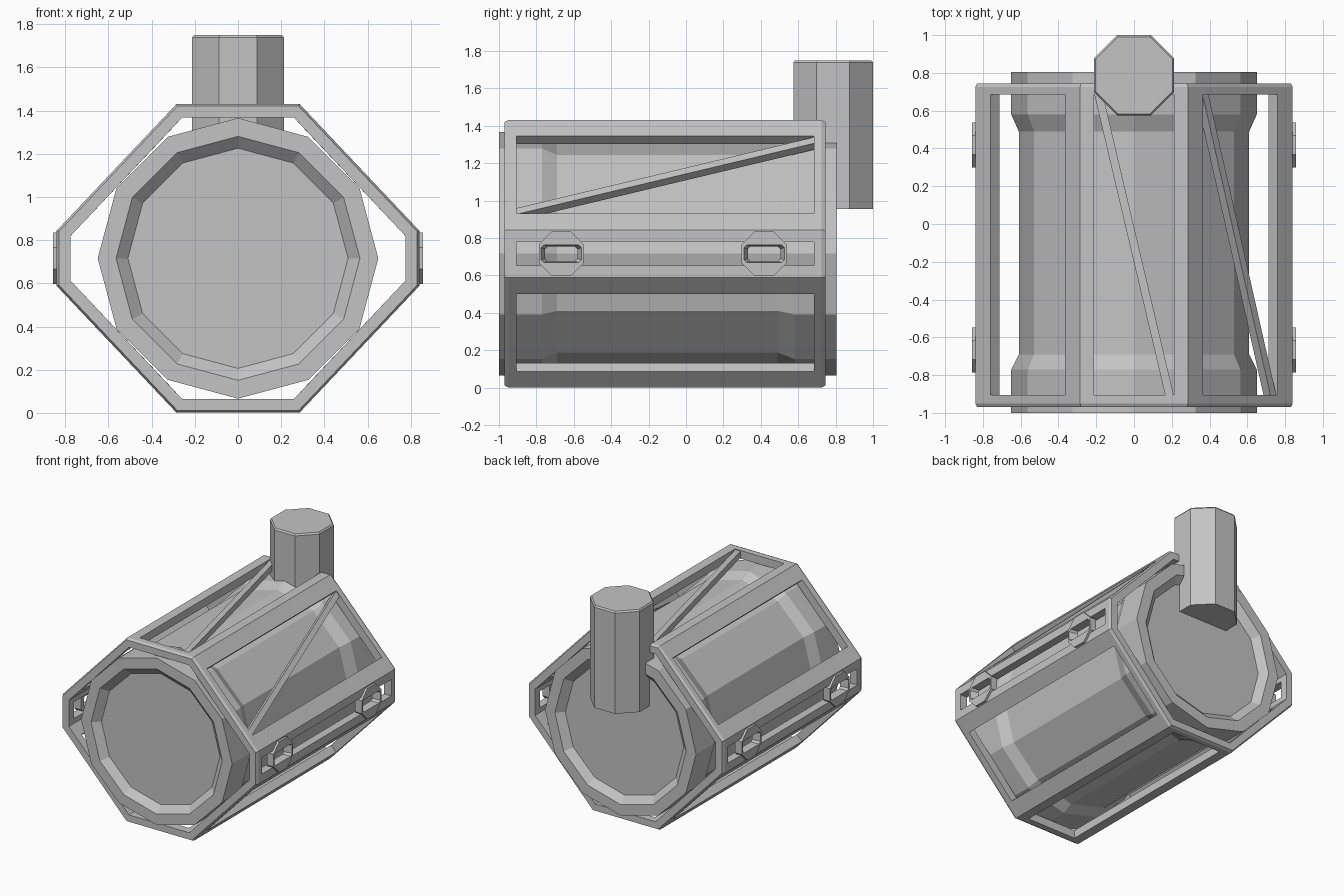
import bpy, bmesh
from math import cos, sin, pi
from mathutils import Vector

if "Cube" in bpy.data.objects:
    bpy.data.objects.remove(bpy.data.objects["Cube"])

CZ = 0.716                      # height of the drum axis
Y0, Y1 = -0.97, 0.745           # ends of the frame
OPEN0, OPEN1 = -0.905, 0.685    # ends of the frame openings
WALL = 0.063                    # frame wall thickness

grey = bpy.data.materials.new("metal grey")
grey.use_nodes = True
grey.diffuse_color = (0.55, 0.55, 0.55, 1)
grey.node_tree.nodes["Principled BSDF"].inputs["Base Color"].default_value = (0.55, 0.55, 0.55, 1)


def finish(name, bm):
    bmesh.ops.remove_doubles(bm, verts=bm.verts[:], dist=0.0001)
    bmesh.ops.recalc_face_normals(bm, faces=bm.faces[:])
    mesh = bpy.data.meshes.new(name)
    bm.to_mesh(mesh)
    bm.free()
    mesh.materials.append(grey)
    obj = bpy.data.objects.new(name, mesh)
    bpy.context.collection.objects.link(obj)
    return obj


def face(bm, points):
    bm.faces.new([bm.verts.new(p) for p in points])


def strip(bm, a, b):
    """Band of quads between two closed rings of points."""
    n = len(a)
    for i in range(n):
        j = (i + 1) % n
        face(bm, (a[i], a[j], b[j], b[i]))


def loft(name, rings, closed=False):
    bm = bmesh.new()
    for a, b in zip(rings, rings[1:]):
        strip(bm, a, b)
    if closed:
        strip(bm, rings[-1], rings[0])
    else:
        face(bm, rings[0])
        face(bm, rings[-1])
    return finish(name, bm)


def ngon(n, radius, turn=0.0):
    return [(radius * cos(2 * pi * (i + turn) / n), radius * sin(2 * pi * (i + turn) / n))
            for i in range(n)]


def on_axis(points, y):
    return [Vector((u, y, CZ + v)) for u, v in points]


# Twelve-sided drum with a narrower waist and dished ends
drum_profile = [(0.51, -0.95), (0.565, -1), (0.65, -1), (0.65, -0.77), (0.61, -0.69),
                (0.61, 0.49), (0.65, 0.58), (0.65, 0.805), (0.565, 0.805), (0.51, 0.755)]
loft("drum", [on_axis(ngon(12, r), y) for r, y in drum_profile])

# Upright eight-sided chimney at the back
FLAT = 1 / cos(pi / 8)
chimney_profile = [(0.213, 0.955), (0.213, 1.738), (0.204, 1.75)]
loft("chimney", [[Vector((u, 0.787 + v, z)) for u, v in ngon(8, r * FLAT, 0.5)]
                 for r, z in chimney_profile])


# Eight-sided frame outline, offset inwards by a distance
def outline(inset):
    k = inset * 0.414
    a, b, c, d = 0.285 - k, 0.715 - inset, 0.84 - inset, 0.128 - k
    return [(c, -d), (c, d), (a, b), (-a, b), (-c, d), (-c, -d), (-a, -b), (a, -b)]


outer, inner = outline(0), outline(WALL)
MARGINS = (0.25, 0.147, 0.13, 0.147) * 2     # opening margin on each side, as a fraction


def side_frame(i):
    """Corner points, opening edges and inward normal of one frame side."""
    p, q = (Vector((u, 0, CZ + v)) for u, v in (outer[i], outer[(i + 1) % 8]))
    along = q - p
    inward = Vector((-along.z, 0, along.x)).normalized()
    if inward.dot(Vector((0, 0, CZ)) - p) < 0:
        inward.negate()
    return p.lerp(q, MARGINS[i]), p.lerp(q, 1 - MARGINS[i]), inward


def span(p, q, y0, y1):
    return [Vector((e.x, y, e.z)) for e, y in ((p, y0), (q, y0), (q, y1), (p, y1))]


# Open frame: walls with rectangular openings and chamfered ends
bm = bmesh.new()
CH = 0.02
for i in range(8):
    j = (i + 1) % 8
    a, b, inward = side_frame(i)
    hole_out = span(a, b, OPEN0, OPEN1)
    hole_in = [p + inward * WALL for p in hole_out]
    po, qo = (Vector((outer[k][0], 0, CZ + outer[k][1])) for k in (i, j))
    pi_, qi = (Vector((inner[k][0], 0, CZ + inner[k][1])) for k in (i, j))
    strip(bm, span(po, qo, Y0 + CH, Y1 - CH), hole_out)
    strip(bm, hole_out, hole_in)
    strip(bm, hole_in, span(pi_, qi, Y0, Y1))
for end, step in ((Y0, CH), (Y1, -CH)):
    lip = on_axis(outline(0.01), end)
    strip(bm, on_axis(outer, end + step), lip)
    strip(bm, lip, on_axis(inner, end))
finish("frame", bm)


# Diagonal braces across the top and the upper left opening
def brace(name, side):
    a, b, inward = side_frame(side)
    along = (b - a).normalized() * 0.045
    low, high = (a, b) if a.x > b.x else (b, a)
    if low == b:
        along.negate()
    front, back = Vector((0, OPEN0 - 0.005, 0)), Vector((0, OPEN1 + 0.005, 0))
    top = [low + front, low + front + along, high + back, high + back - along]
    top = [p + inward * 0.006 for p in top]
    loft(name, [top, [p + inward * 0.05 for p in top]])


brace("top_brace", 2)
brace("left_brace", 1)


# Eight-sided side brackets with a tapered slot
def slot(scale):
    points = []
    for u, v in ngon(8, 1, 0.5):
        w, h = (0.108, 0.032) if abs(u) > abs(v) else (0.092, 0.048)
        points.append((w * scale if u > 0 else -w * scale, h * scale if v > 0 else -h * scale))
    return points


plate = ngon(8, 0.12 * FLAT, 0.5)
for side, sx in (("left", 1), ("right", -1)):
    for place, y in (("front", -0.667), ("back", 0.418)):
        rings = [[Vector((sx * x, y + u, CZ + v)) for u, v in shape]
                 for shape, x in ((plate, 0.80), (plate, 0.857), (slot(1), 0.857), (slot(0.8), 0.80))]
        loft(f"{side}_{place}_bracket", rings, closed=True)
